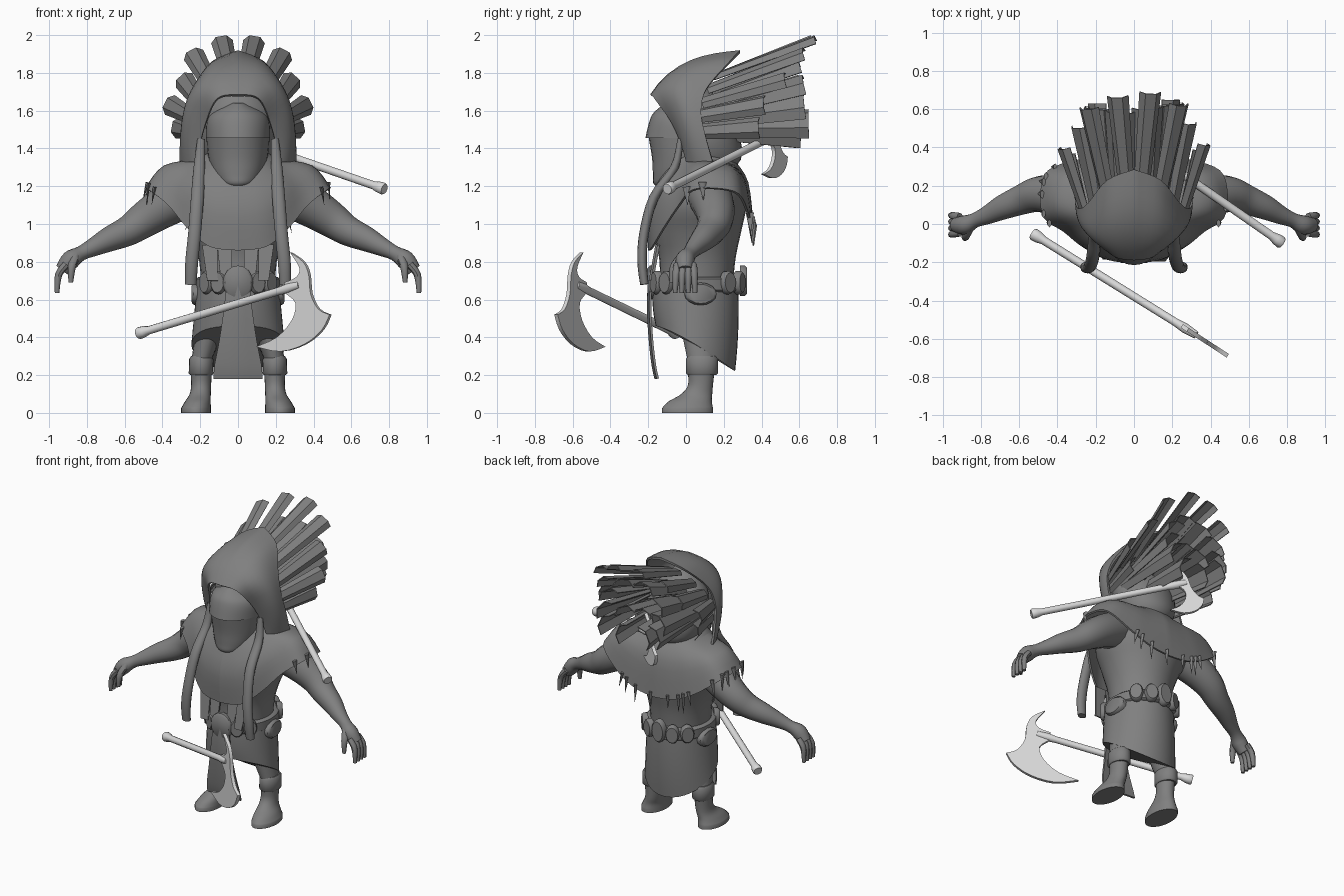
import bpy, bmesh, math, random
from mathutils import Vector

random.seed(4)
cube = bpy.data.objects.get("Cube")
if cube:
    bpy.data.objects.remove(cube, do_unlink=True)


def material(name, value):
    m = bpy.data.materials.new(name)
    m.use_nodes = True
    col = (value, value, value, 1)
    m.diffuse_color = col
    m.node_tree.nodes["Principled BSDF"].inputs["Base Color"].default_value = col
    return m


DARK = material("dark grey", 0.215)
PALE = material("pale grey", 0.7)


def build(name, parts, mat=DARK, closed=True, thick=0, mirror=False, angle=45):
    """Skin each part (a list of equal rings of points) into one object."""
    bm = bmesh.new()
    for rings in parts:
        rows = [[bm.verts.new(p) for p in ring] for ring in rings]
        n = len(rows[0])
        for a, b in zip(rows, rows[1:]):
            for i in range(n if closed else n - 1):
                j = (i + 1) % n
                bm.faces.new((a[i], a[j], b[j], b[i]))
        if closed:
            bm.faces.new(rows[0][::-1])
            bm.faces.new(rows[-1])
    bmesh.ops.recalc_face_normals(bm, faces=bm.faces[:])
    if thick:
        bmesh.ops.solidify(bm, geom=bm.faces[:], thickness=thick)
    me = bpy.data.meshes.new(name)
    bm.to_mesh(me)
    bm.free()
    me.materials.append(mat)
    me.shade_smooth()
    me.set_sharp_from_angle(angle=math.radians(angle))
    ob = bpy.data.objects.new(name, me)
    bpy.context.scene.collection.objects.link(ob)
    if mirror:
        ob.modifiers.new("Mirror", 'MIRROR')


def spline(pts, n=4):
    """Smooth curve through tuples of any length."""
    p = [pts[0]] + list(pts) + [pts[-1]]
    out = []
    for a, b, c, d in zip(p, p[1:], p[2:], p[3:]):
        for k in range(n):
            t = k / n
            out.append(tuple(0.5 * (2 * q + (r - o) * t + (2 * o - 5 * q + 4 * r - s) * t * t
                                    + (3 * q - o - 3 * r + s) * t ** 3)
                             for o, q, r, s in zip(a, b, c, d)))
    return out + [tuple(pts[-1])]


def stack(rows, n=28):
    """Level ellipses from rows of z, cx, cy, rx, ry."""
    return [[(cx + rx * math.cos(i * math.tau / n), cy + ry * math.sin(i * math.tau / n), z)
             for i in range(n)] for z, cx, cy, rx, ry in rows]


def tube(path, ref=(0, 1, 0), flat=1.0, n=12):
    """Round section along a path of x, y, z, radius."""
    pts = [Vector(p[:3]) for p in path]
    out = []
    for i, p in enumerate(pts):
        t = (pts[min(i + 1, len(pts) - 1)] - pts[max(i - 1, 0)]).normalized()
        a = Vector(ref) - t * t.dot(Vector(ref))
        a.normalize()
        b = t.cross(a)
        r = path[i][3]
        out.append([p + a * r * math.cos(k * math.tau / n) + b * r * flat * math.sin(k * math.tau / n)
                    for k in range(n)])
    return out


def whole(half):
    """Complete a half row that ends on the centre plane."""
    return list(half) + [(-x, y, z) for x, y, z in half[-2::-1]]


# Torso, head and mask
build("torso", [stack(spline([(.56, 0, .05, .19, .19), (.8, 0, .06, .205, .2), (.95, 0, .06, .25, .23),
      (1.1, 0, .07, .32, .25), (1.25, 0, .09, .3, .22), (1.38, 0, .08, .16, .15)]))])
build("head_back", [stack(spline([(1.24, 0, .1, .08, .08), (1.34, 0, .12, .17, .17),
      (1.48, 0, .1, .21, .18), (1.62, 0, .06, .18, .16), (1.75, 0, .03, .06, .06)]))])
build("mask", [stack(spline([(1.185, 0, -.08, .03, .04), (1.21, 0, -.06, .09, .11),
      (1.26, 0, -.03, .13, .145), (1.35, 0, 0, .157, .18), (1.47, 0, 0, .168, .2)]))])
build("brow", [stack(spline([(1.455, 0, 0, .17, .215), (1.54, 0, 0, .167, .195),
      (1.59, 0, 0, .137, .17), (1.64, 0, 0, .05, .11)]))])

# Arching hood, open in front and flared behind
front = spline([(.22, 0, 1.33), (.2, -.03, 1.43), (.17, -.08, 1.54), (.13, -.15, 1.64),
                (.08, -.18, 1.68), (0, -.19, 1.685)])
back = spline([(.31, .14, 1.33), (.305, .1, 1.48), (.285, .08, 1.6), (.24, .11, 1.72),
               (.14, .23, 1.86), (0, .285, 1.92)])
hood = []
for k in range(9):
    f = k / 8
    row = []
    for a, b in zip(front, back):
        p = Vector(a).lerp(Vector(b), f)
        out = Vector((p.x, -.15, p.z - 1.35)).normalized()
        row.append(tuple(p + out * .07 * math.sin(math.pi * f ** .85) * min(1, .3 + (p.z - 1.33) * 2.5)))
    hood.append(whole(row))
build("hood", [hood], closed=False, thick=.015)

# Feather fan: folded strips, outer crown and inner fill
feathers = []


def feather(base, tip, w0, w1):
    base, tip = Vector(base), Vector(tip)
    t = (tip - base).normalized()
    out = Vector((tip.x, 0, tip.z - 1.45))
    out = (out - t * out.dot(t)).normalized()
    side = t.cross(out)
    rows = []
    for f in (0, .5, 1):
        w = w0 + (w1 - w0) * f
        c = base.lerp(tip, f)
        rows.append([c + side * w * s + out * w * h
                     for s, h in ((-1, 0), (-.5, .55), (.5, .55), (1, 0))])
    feathers.append(rows)


crown = [((.035, .15, 1.77), (.085, .68, 1.965)), ((.13, .12, 1.71), (.235, .62, 1.895)),
         ((.2, .09, 1.64), (.285, .52, 1.76)), ((.25, .06, 1.57), (.36, .41, 1.63)),
         ((.25, .08, 1.49), (.32, .38, 1.51))]
fill = [((.06, .15, 1.66), (.07, .6, 1.82)), ((.13, .13, 1.6), (.17, .62, 1.73)),
        ((.17, .12, 1.55), (.2, .62, 1.62)), ((.17, .12, 1.52), (.18, .64, 1.53)),
        ((.05, .15, 1.55), (.07, .58, 1.62)), ((.06, .15, 1.5), (.07, .6, 1.48))]
for pairs, w in ((crown, .058), (fill, .085)):
    for b, t in pairs:
        for s in (1, -1):
            feather((s * b[0], b[1], b[2]), (s * t[0], t[1] + s * .01, t[2]), w * .7, w)
build("feathers", feathers, closed=False, thick=.006, angle=20)

# Shoulder cape with torn fringe
hem = spline([(0, -.2, .86), (.15, -.18, .88), (.27, -.12, .98), (.37, -.04, 1.1), (.47, .03, 1.18),
              (.49, .16, 1.19), (.45, .28, 1.16), (.3, .335, 1.05), (.15, .355, .98), (0, .36, .96)])
mid = spline([(0, -.2, 1.1), (.13, -.18, 1.12), (.23, -.12, 1.18), (.3, -.03, 1.24), (.37, .05, 1.3),
              (.39, .14, 1.31), (.35, .25, 1.29), (.24, .3, 1.25), (.12, .32, 1.22), (0, .33, 1.22)])
N = len(hem)
neck = [(.19 * math.sin(math.pi * i / (N - 1)), .08 - .17 * math.cos(math.pi * i / (N - 1)), 1.345)
        for i in range(N)]
cols = [spline([a, b, c]) for a, b, c in zip(neck, mid, hem)]
build("cape", [[whole([c[k] for c in cols]) for k in range(len(cols[0]))]], closed=False, thick=.012)
fringe = []
for x, y, z in hem[15:-1]:
    for s in (1, -1):
        if random.random() < .4:
            drop = random.uniform(.06, .11)
            fringe.append(tube([(s * x * .98, y - .005, z + .03, .022),
                                (s * (x + random.uniform(-.01, .03)), y, z - drop, .001)], flat=.5, n=6))
build("cape_fringe", fringe)

# Long tails hanging beside the face
build("hanging_tail", [tube(spline([(.195, -.03, 1.45, .02), (.205, -.06, 1.3, .03), (.215, -.17, 1.14, .034),
      (.23, -.222, .95, .034), (.245, -.232, .8, .034), (.25, -.22, .68, .03)]), (1, 0, 0), .75)], mirror=True)

# Skirt with hem dropping to the rear, and front cloth
skirt = []
for k in range(9):
    f = k / 8
    ring = []
    for i in range(40):
        a = i * math.tau / 40
        rx, ry = .215 + .032 * f, .225 + .04 * f * (1 - f) - .015 * f
        low = .46 - .24 * (.5 + .5 * math.sin(a)) ** 1.3
        ring.append((rx * math.cos(a), .05 + ry * math.sin(a), .7 + (low - .7) * f))
    skirt.append(ring)
build("skirt", [skirt])
build("front_cloth", [[[(s * w, y - .012 * (1 - abs(s)), z) for s in (-1, -.5, 0, .5, 1)]
      for z, w, y in spline([(.7, .06, -.19), (.55, .075, -.195), (.38, .1, -.185),
                             (.25, .125, -.17), (.18, .13, -.155)])]], closed=False, thick=.012)
flaps = []
for x in (-.15, -.07, .07, .15):
    flaps.append([[(x * k + s * w, y, z) for s in (-1, 1)]
                  for z, w, y, k in ((.89, .04, -.15, 1), (.7, .028, -.185, .9))])
build("waist_flaps", flaps, closed=False, thick=.012)

# Belt with oval plates
build("belt", [stack([(.64, 0, .06, .21, .23), (.65, 0, .06, .222, .245), (.71, 0, .06, .222, .245),
                      (.72, 0, .06, .21, .23)], 36)])
plates = []


def plate(angle, rx, rz, z):
    a = math.radians(angle)
    c = Vector((.225 * math.sin(a), .06 - .245 * math.cos(a), z))
    n = Vector((math.sin(a), -math.cos(a), 0))
    t = Vector((math.cos(a), math.sin(a), 0))
    plates.append([[c + n * o + t * rx * s * math.cos(k * math.tau / 16)
                    + Vector((0, 0, rz * s * math.sin(k * math.tau / 16))) for k in range(16)]
                   for o, s in ((-.02, 1), (.006, 1), (.018, .85))])


plate(0, .08, .09, .69)
for angle in (27, 48, 132, 156):
    for s in (1, -1):
        plate(s * angle, .045, .062, .69)
plate(180, .05, .08, .7)
for s in (1, -1):
    plate(s * 94, .085, .06, .63)
build("belt_plates", plates)

# Legs, cuffs and boots
build("leg", [stack([(.29, .19, .08, .055, .075), (.5, .135, .06, .08, .1)], 18)], mirror=True)
build("boot_cuff", [stack([(.2, .195, .085, .058, .075), (.21, .195, .085, .066, .085),
                           (.285, .195, .085, .064, .085), (.3, .195, .085, .054, .075)], 20)], mirror=True)
build("boot", [stack([(0, .222, .008, .079, .135)] + spline([(.025, .222, .008, .079, .135),
      (.06, .213, .022, .068, .115), (.1, .2, .057, .056, .082), (.15, .195, .077, .053, .066),
      (.23, .195, .08, .056, .072)]), 24)], mirror=True)

# Arms and hands
build("arm", [tube(spline([(.26, .12, 1.16, .12), (.4, .15, 1.085, .108), (.5, .155, 1.02, .094),
      (.58, .13, .965, .08), (.68, .09, .92, .066), (.76, .05, .88, .05), (.83, .02, .845, .039),
      (.885, -.005, .81, .05), (.93, -.005, .755, .04)]), n=16)], mirror=True)
fingers = [tube(spline([(.91, y, .785, .02), (.95, y * 1.15, .73, .019), (.958, y * 1.25, .635, .012)]), n=8)
           for y in (.038, .01, -.018, -.046)]
fingers.append(tube(spline([(.86, -.02, .83, .024), (.88, -.065, .77, .021), (.885, -.075, .69, .012)]), n=8))
build("fingers", fingers, mirror=True)

# Axes: a flared handle and a crescent head in the plane of u and v, sharp where curves meet
CURVES = [[(-.02, .18), (.05, .13), (.08, .06), (.09, -.04), (.13, -.12), (.19, -.15)],
          [(.19, -.15), (.15, -.23), (.06, -.305), (-.07, -.345), (-.2, -.32)],
          [(-.2, -.32), (-.09, -.27), (-.01, -.18), (.01, -.09), (-.04, -.04)],
          [(-.04, -.04), (-.05, .02)],
          [(-.05, .02), (.015, .05), (.03, .1), (-.02, .18)]]
OUTLINE = [p for curve in CURVES for p in spline(curve, 3)[:-1]]


def axe(name, end, socket, u, v):
    end, socket, u, v = map(Vector, (end, socket, u, v))
    n = u.cross(v).normalized()
    path = [(*end.lerp(socket, f), r) for f, r in
            ((0, .028), (.01, .033), (.04, .03), (.07, .022), (.9, .021), (.96, .026), (1.03, .02))]
    build(name + "_handle", [tube(path, (0, 0, 1))], PALE)
    build(name + "_head", [[[socket + u * x + v * z + n * o for x, z in OUTLINE]
                            for o in (-.011, .011)]], PALE)


axe("front_axe", (-.53, -.05, .42), (.3, -.565, .67), (1, -.65, 0), (0, 0, 1))
d = Vector((-.8, .55, .25)).normalized()
b = Vector((.2, -.12, .9))
b = (b - d * b.dot(d)).normalized() * .66
axe("back_axe", (.775, -.1, 1.185), (-.02, .45, 1.46), d * .6 - b * .3, b)
